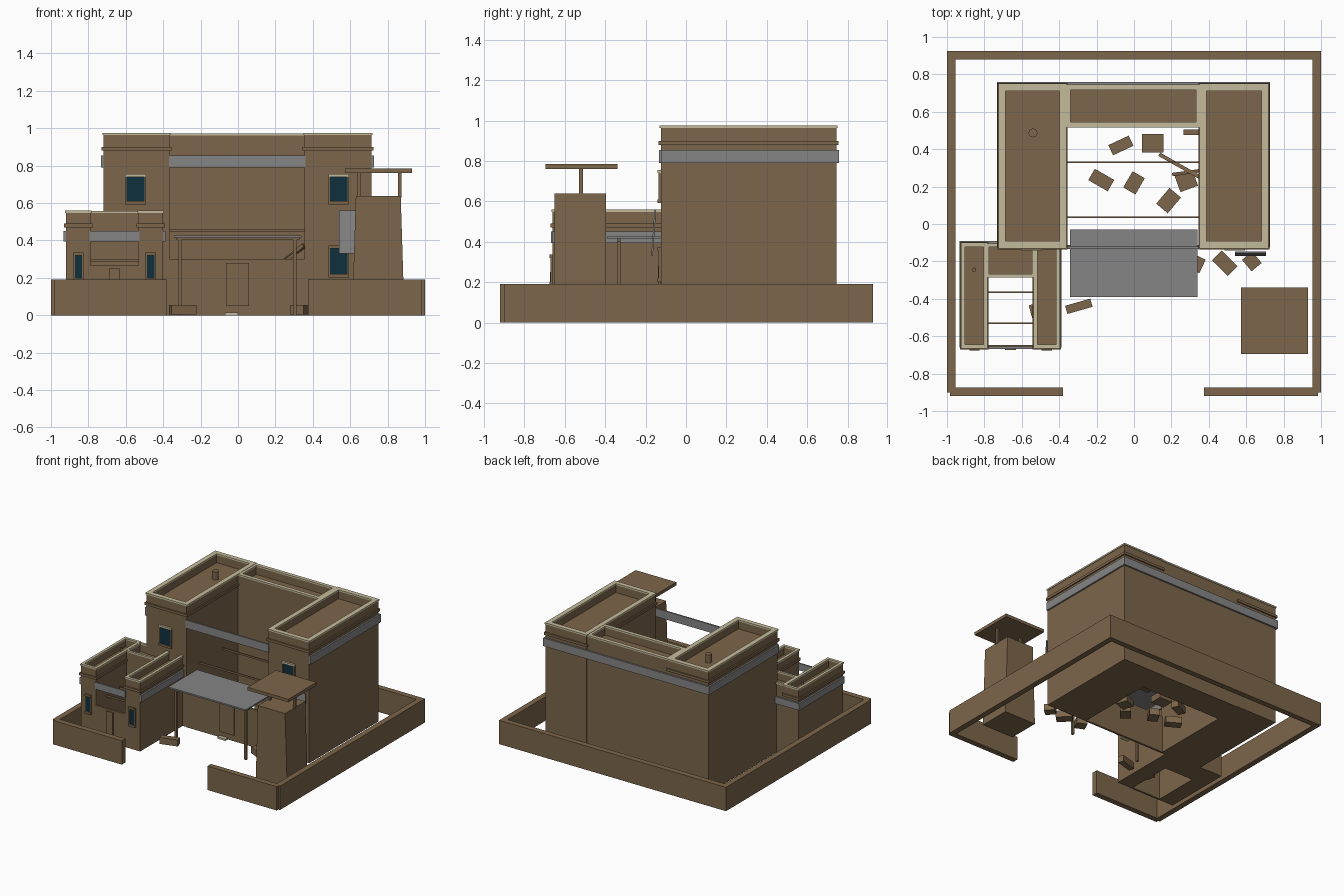
import bpy, bmesh, math
from mathutils import Vector, Matrix

if "Cube" in bpy.data.objects:
    bpy.data.objects.remove(bpy.data.objects["Cube"])


def mat(name, c):
    m = bpy.data.materials.new(name)
    m.diffuse_color = (*c, 1)
    m.use_nodes = True
    m.node_tree.nodes["Principled BSDF"].inputs["Base Color"].default_value = m.diffuse_color
    return m


BROWN = mat("mud_brown", (0.205, 0.133, 0.070))
CREAM = mat("pale_cream", (0.56, 0.50, 0.33))
GRAY = mat("metal_gray", (0.235, 0.235, 0.235))
TEAL = mat("dark_teal", (0.005, 0.030, 0.047))


def finish(name, bm, m):
    bmesh.ops.recalc_face_normals(bm, faces=bm.faces)
    me = bpy.data.meshes.new(name)
    bm.to_mesh(me)
    bm.free()
    me.materials.append(m)
    ob = bpy.data.objects.new(name, me)
    bpy.context.collection.objects.link(ob)
    return ob


def box(name, x, y, z, m=BROWN, taper=0.0):
    """Box from (min, max) ranges; taper pulls the top in along x."""
    bm = bmesh.new()
    bmesh.ops.create_cube(bm, size=1)
    for v in bm.verts:
        top = v.co.z > 0
        s = v.co.x
        v.co = [r[0] + (c + 0.5) * (r[1] - r[0]) for r, c in zip((x, y, z), v.co)]
        if top:
            v.co.x -= math.copysign(taper, s)
    return finish(name, bm, m)


def tilted(name, loc, size, rot, m=BROWN):
    ob = box(name, *[(-s / 2, s / 2) for s in size], m)
    ob.location = loc
    ob.rotation_euler = [math.radians(a) for a in rot]
    return ob


def ring(name, x, y, z, t, m=BROWN):
    """Rectangular frame of thickness t (parapets and caps)."""
    bm = bmesh.new()
    loops = []
    for zz in z:
        for d in (0, t):
            loops.append([bm.verts.new((px, py, zz)) for px, py in
                          ((x[0] + d, y[0] + d), (x[1] - d, y[0] + d),
                           (x[1] - d, y[1] - d), (x[0] + d, y[1] - d))])
    for a, b in ((0, 1), (1, 3), (3, 2), (2, 0)):
        for i in range(4):
            j = (i + 1) % 4
            bm.faces.new((loops[a][i], loops[a][j], loops[b][j], loops[b][i]))
    return finish(name, bm, m)


def rod(name, loc, r, h, m=BROWN, n=12):
    bm = bmesh.new()
    bmesh.ops.create_cone(bm, cap_ends=True, segments=n, radius1=r, radius2=r, depth=h,
                          matrix=Matrix.Translation((loc[0], loc[1], loc[2] + h / 2)))
    return finish(name, bm, m)


def plank(name, a, b, w):
    a, b = Vector(a), Vector(b)
    ob = box(name, (-w / 2, w / 2), (-w / 2, w / 2), (0, (b - a).length))
    ob.location = a
    ob.rotation_euler = (b - a).to_track_quat('Z', 'Y').to_euler()
    return ob


def block(name, x, y, h, depth, t):
    """Solid block with sunken roof, parapet and pale cap."""
    box(name + "_body", x, y, (0, h - depth))
    ring(name + "_parapet", x, y, (h - depth, h - 0.012), t)
    o = 0.005
    ring(name + "_cap", (x[0] - o, x[1] + o), (y[0] - o, y[1] + o), (h - 0.012, h), t + 2 * o, CREAM)


def cornice(name, x, y, z, o=0.01):
    ring(name, (x[0] - o, x[1] + o), (y[0] - o, y[1] + o), z, o + 0.005)


def house(p, xs, ys, h, depth, t, band, wall_top, beam_z, beams):
    x0, xa, xb, x1 = xs
    y0, yi, y1 = ys
    # two wings and the rear range around an open court
    for side, xr in (("left", (x0, xa)), ("right", (xb, x1))):
        block(f"{p}_{side}_wing", xr, (y0, y1), h, depth, t)
        cornice(f"{p}_{side}_cornice", xr, (y0, y1), (h - depth - 0.02, h - depth))
    block(f"{p}_rear_range", (xa, xb), (yi, y1 - 0.004), h - 0.002, depth, t * 0.7)
    # metal bands on the outside and across the court front
    o = 0.013
    box(p + "_band_left", (x0 - o, x0), (y0, y1 + o), band, GRAY)
    box(p + "_band_right", (x1, x1 + o), (y0, y1 + o), band, GRAY)
    box(p + "_band_rear", (x0, x1), (y1, y1 + o), band, GRAY)
    box(p + "_band_front", (xa - 0.005, xb + 0.005), (y0 - 0.008, y0 + 0.004), band, GRAY)
    # low front wall and court beams
    box(p + "_front_wall", (xa, xb), (y0 - 0.004, y0 + 0.012), (0, wall_top))
    for i, by in enumerate(beams):
        box(f"{p}_beam_{i}", (xa, xb), (by - 0.004, by + 0.004), (beam_z - 0.015, beam_z))


def window(p, x, z, y, lintel=CREAM):
    e = 0.008
    box(p + "_glass", x, (y - 0.006, y), z, TEAL)
    box(p + "_lintel", (x[0] - e, x[1] + e), (y - 0.016, y), (z[1], z[1] + 0.016), lintel)
    box(p + "_sill", (x[0] - e, x[1] + e), (y - 0.016, y), (z[0] - 0.018, z[0]))
    for xx in (x[0] - e, x[1]):
        box(p + "_jamb", (xx, xx + e), (y - 0.01, y), z)


# perimeter wall with a front gateway
H = (0, 0.19)
box("perimeter_left", (-1, -0.955), (-0.9, 0.925), H)
box("perimeter_right", (0.955, 1), (-0.9, 0.925), H)
box("perimeter_back", (-0.955, 0.955), (0.88, 0.925), H)
box("perimeter_front_left", (-0.985, -0.38), (-0.92, -0.875), H)
box("perimeter_front_right", (0.375, 0.985), (-0.92, -0.875), H)

# main house and annex
house("main", (-0.72, -0.365, 0.355, 0.715), (-0.125, 0.52, 0.745), 0.975, 0.075, 0.028,
      (0.79, 0.855), 0.30, 0.46, (0.33, 0.035))
house("annex", (-0.92, -0.788, -0.532, -0.4), (-0.66, -0.28, -0.105), 0.56, 0.07, 0.012,
      (0.395, 0.45), 0.265, 0.30, (-0.365, -0.53))
box("main_door", (-0.065, 0.06), (-0.139, -0.129), (0.05, 0.28))
box("annex_door", (-0.69, -0.632), (-0.674, -0.664), (0.02, 0.25))

# windows
window("main_window_left", (-0.595, -0.5), (0.61, 0.74), -0.125)
window("main_window_right", (0.492, 0.585), (0.61, 0.74), -0.125)
window("main_window_low", (0.492, 0.585), (0.22, 0.358), -0.125, BROWN)
window("annex_window_left", (-0.872, -0.835), (0.2, 0.32), -0.66, BROWN)
window("annex_window_right", (-0.487, -0.447), (0.2, 0.32), -0.66, BROWN)

# roof pipes
rod("main_roof_pipe", (-0.54, 0.487, 0.89), 0.024, 0.075)
rod("annex_roof_pipe", (-0.855, -0.245, 0.48), 0.011, 0.065)

# canopy over the main entrance
box("canopy_sheet", (-0.342, 0.34), (-0.39, -0.03), (0.415, 0.427), GRAY)
box("canopy_rail", (-0.33, 0.33), (-0.34, -0.325), (0.402, 0.415))
for x in (-0.31, 0.303):
    box("canopy_post", (x - 0.009, x + 0.009), (-0.342, -0.324), (0, 0.405))

# watch tower with a flat shade
box("tower_body", (0.61, 0.89), (-0.65, -0.395), (0, 0.638), BROWN, 0.02)
for x in (0.645, 0.865):
    box("tower_post", (x - 0.009, x + 0.009), (-0.529, -0.511), (0.63, 0.762))
box("tower_shade", (0.572, 0.93), (-0.695, -0.34), (0.76, 0.785))

# leaning metal sheet by the right wing
tilted("loose_sheet", (0.622, -0.16, 0.445), (0.165, 0.008, 0.23), (-4, 0, 0), GRAY)

# rubble: x, y, length, width, turn
rubble = [(-0.07, 0.42, 0.12, 0.06, 25), (0.1, 0.432, 0.115, 0.1, 0), (-0.175, 0.235, 0.12, 0.07, -30),
          (0.0, 0.22, 0.075, 0.1, -30), (0.185, 0.125, 0.08, 0.11, -40), (0.28, 0.23, 0.1, 0.09, 20),
          (0.485, -0.21, 0.12, 0.075, -45), (0.63, -0.2, 0.07, 0.08, 40), (-0.295, -0.44, 0.14, 0.045, 16),
          (0.33, -0.21, 0.08, 0.08, -25), (0.31, 0.49, 0.09, 0.03, 0), (-0.52, -0.46, 0.07, 0.07, 15)]
for i, (x, y, a, b, r) in enumerate(rubble):
    tilted(f"rubble_{i}", (x, y, 0.03), (a, b, 0.052), (0, 0, r))
box("pale_rubble", (-0.07, 0), (-0.16, -0.13), (0, 0.014), CREAM)

# fallen planks in the court
plank("plank_long", (0.14, 0.37, 0.2), (0.352, 0.25, 0.375), 0.02)
plank("plank_short", (0.21, 0.265, 0.26), (0.352, 0.285, 0.365), 0.018)
